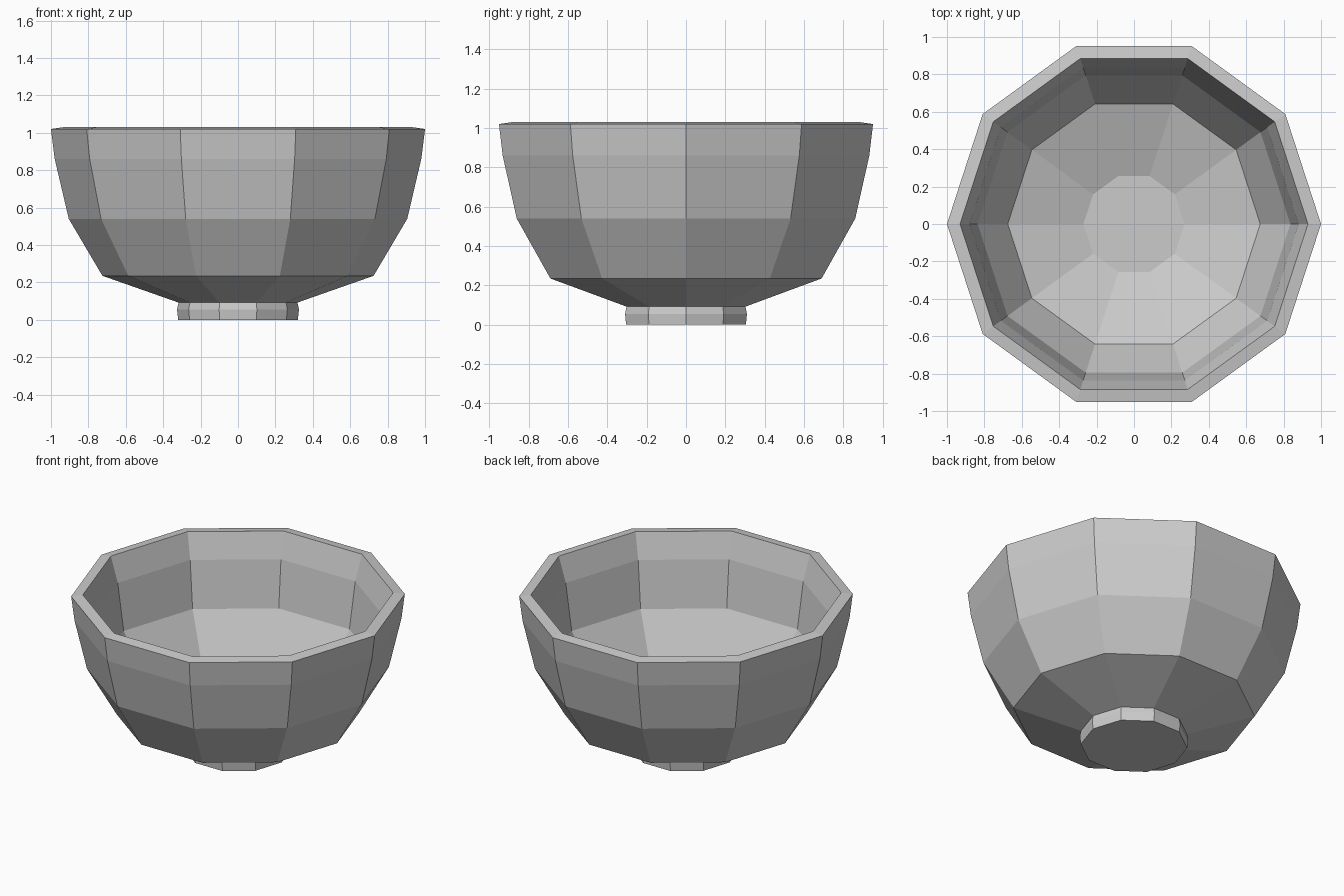
import bpy, bmesh
from math import pi, cos, sin

if "Cube" in bpy.data.objects:
    bpy.data.objects.remove(bpy.data.objects["Cube"])

SIDES = 10

# Closed wall profile (radius, height): under the foot, up the outside, over the rim, down the inside
profile = [
    (0.32, 0.0), (0.326, 0.055), (0.318, 0.092),                    # foot
    (0.725, 0.235), (0.905, 0.54), (0.98, 0.86), (1.0, 1.02),       # outer wall
    (0.93, 1.03),                                                   # rim
    (0.88, 0.865), (0.836, 0.56), (0.675, 0.285), (0.27, 0.145),    # inner wall
]

bm = bmesh.new()
rings = [[bm.verts.new((r * cos(2 * pi * i / SIDES), r * sin(2 * pi * i / SIDES), z))
          for i in range(SIDES)] for r, z in profile]

# Side bands between neighbouring rings
for a, b in zip(rings, rings[1:]):
    for i in range(SIDES):
        j = (i + 1) % SIDES
        bm.faces.new((a[i], a[j], b[j], b[i]))

# Underside of the foot and inner floor
bm.faces.new(rings[0][::-1])
bm.faces.new(rings[-1])
bmesh.ops.recalc_face_normals(bm, faces=bm.faces)

mesh = bpy.data.meshes.new("bowl")
bm.to_mesh(mesh)
bm.free()
bowl = bpy.data.objects.new("bowl", mesh)
bpy.context.collection.objects.link(bowl)
